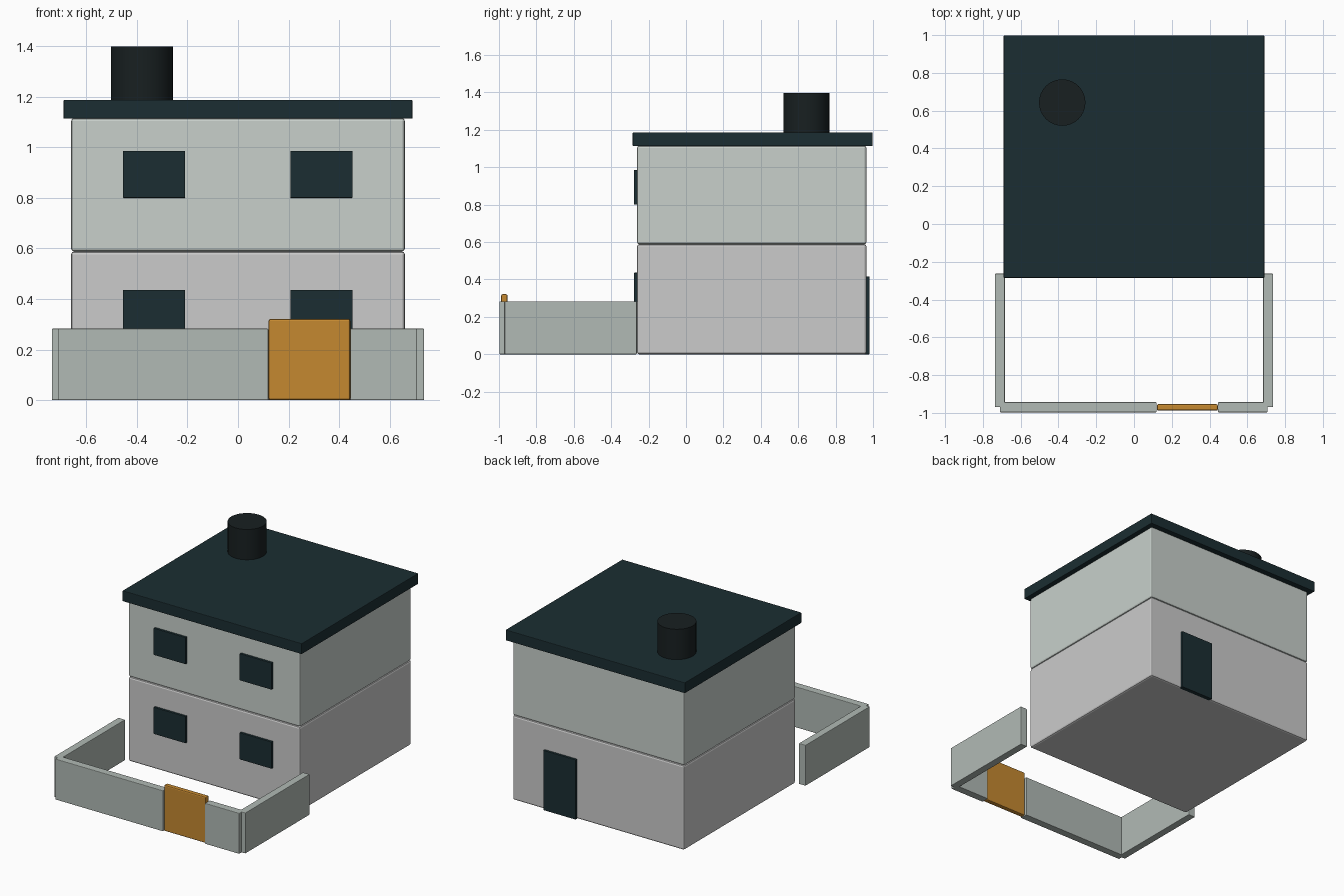
import bpy

if "Cube" in bpy.data.objects:
    bpy.data.objects.remove(bpy.data.objects["Cube"])


def material(name, r, g, b):
    mat = bpy.data.materials.new(name)
    mat.diffuse_color = (r, g, b, 1)
    mat.use_nodes = True
    mat.node_tree.nodes["Principled BSDF"].inputs["Base Color"].default_value = mat.diffuse_color
    return mat


def finish(ob, name, mat=None, bevel=0.0, segments=2):
    ob.name = name
    if mat:
        ob.data.materials.append(mat)
    if bevel:
        mod = ob.modifiers.new("edge_rounding", 'BEVEL')
        mod.width = bevel
        mod.segments = segments
        mod.limit_method = 'ANGLE'
    return ob


def box(name, x, y, z, mat=None, bevel=0.0):
    """Box from (min, max) ranges on each axis."""
    ranges = (x, y, z)
    bpy.ops.mesh.primitive_cube_add(size=1, location=[(a + b) / 2 for a, b in ranges])
    ob = bpy.context.object
    ob.scale = [b - a for a, b in ranges]
    bpy.ops.object.transform_apply(location=False, rotation=False, scale=True)
    return finish(ob, name, mat, bevel)


pale = material("pale_plaster", 0.58, 0.63, 0.60)
stone = material("garden_stone", 0.44, 0.49, 0.46)
dark = material("dark_slate", 0.011, 0.027, 0.032)
soot = material("chimney_black", 0.009, 0.014, 0.015)
wood = material("gate_wood", 0.56, 0.25, 0.03)

# House storeys and roof slab
box("ground_floor", (-0.66, 0.66), (-0.262, 0.965), (0, 0.588), bevel=0.012)
box("upper_floor", (-0.66, 0.66), (-0.262, 0.965), (0.588, 1.115), pale, 0.012)
box("roof", (-0.69, 0.69), (-0.285, 0.998), (1.113, 1.187), dark, 0.004)

# Chimney
bpy.ops.mesh.primitive_cylinder_add(vertices=32, radius=0.123, depth=0.23,
                                    location=(-0.38, 0.643, 1.283))
bpy.ops.object.shade_smooth_by_angle()
finish(bpy.context.object, "chimney", soot)

# Front windows on both storeys
for storey, z0 in (("lower", 0.25), ("upper", 0.80)):
    for side, x0 in (("left", -0.455), ("right", 0.207)):
        box(f"{storey}_{side}_window", (x0, x0 + 0.246), (-0.278, -0.248),
            (z0, z0 + 0.186), dark, 0.002)

# Back door
box("back_door", (0.163, 0.412), (0.95, 0.981), (0.0, 0.416), dark, 0.002)

# Garden walls and gate
for side, s in (("left", -1), ("right", 1)):
    box(f"{side}_garden_wall", sorted((s * 0.684, s * 0.736)), (-0.97, -0.263),
        (0, 0.283), stone, 0.004)
box("front_left_garden_wall", (-0.71, 0.12), (-0.997, -0.943), (0, 0.283), stone, 0.004)
box("front_right_garden_wall", (0.444, 0.708), (-0.997, -0.943), (0, 0.283), stone, 0.004)
box("gate", (0.121, 0.444), (-0.988, -0.954), (0, 0.321), wood, 0.008)
